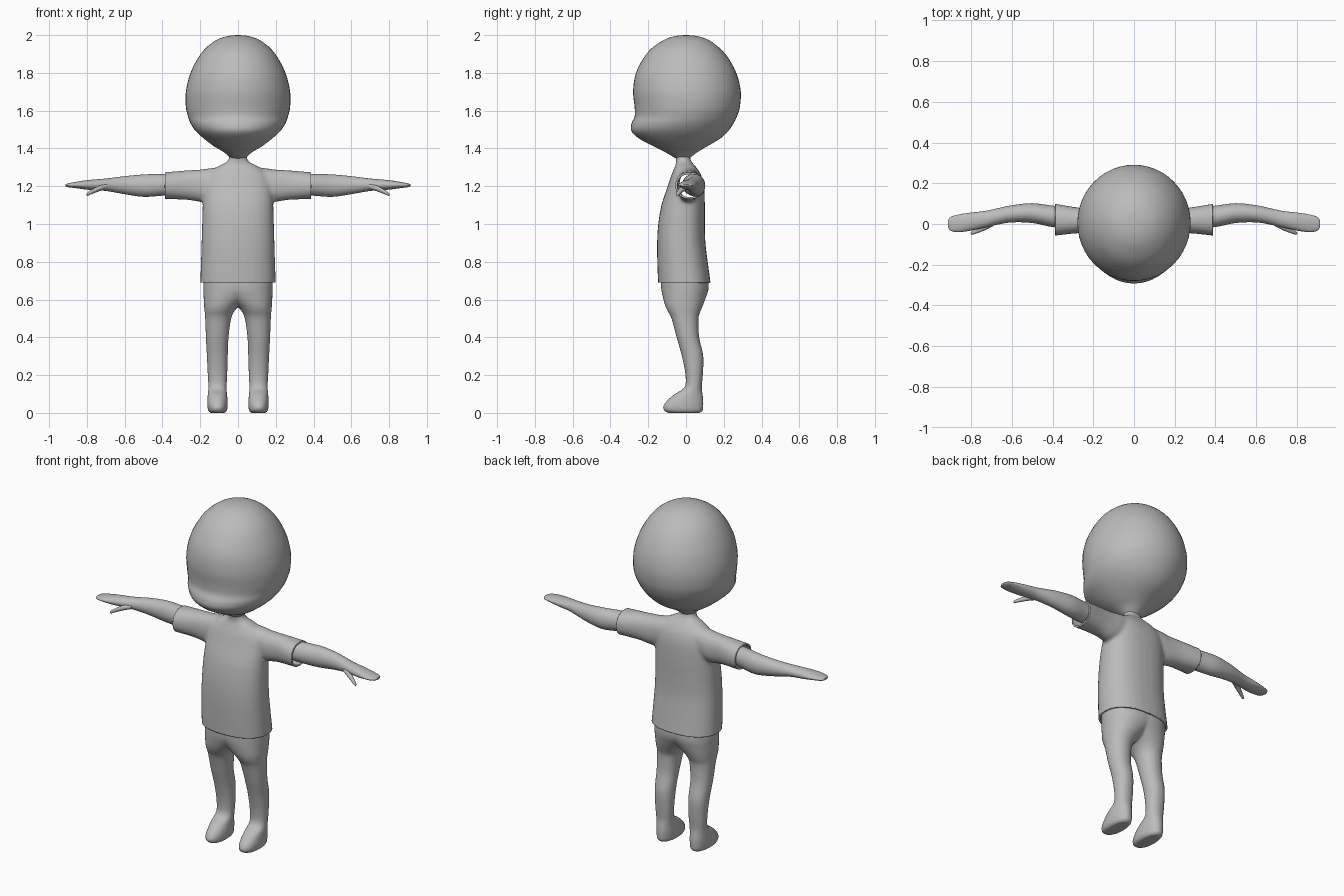
import bpy, bmesh, math

if "Cube" in bpy.data.objects:
    bpy.data.objects.remove(bpy.data.objects["Cube"])

grey = bpy.data.materials.new("plain grey")
grey.diffuse_color = (0.5, 0.5, 0.5, 1)
grey.use_nodes = True
grey.node_tree.nodes["Principled BSDF"].inputs["Base Color"].default_value = grey.diffuse_color


def catmull(p, q, r, s, t):
    return [0.5 * (2 * b + (c - a) * t + (2 * a - 5 * b + 4 * c - d) * t * t
                   + (3 * b - a - 3 * c + d) * t ** 3) for a, b, c, d in zip(p, q, r, s)]


def loft(bm, sections, axis="z", side=1, power=2.0, steps=4, sides=32):
    """Smooth tube through (position, a0, a1, b0, b1) sections along z (a=x, b=y) or x (a=y, b=z)."""
    n = len(sections)
    path = []
    for i in range(n - 1):
        four = [sections[max(0, min(n - 1, i + k))] for k in (-1, 0, 1, 2)]
        path += [catmull(*four, j / steps) for j in range(steps)]
    path.append(sections[-1])
    rings = []
    for p, a0, a1, b0, b1 in path:
        ring = []
        for k in range(sides):
            c, s = (f(2 * math.pi * k / sides) for f in (math.cos, math.sin))
            a = (a0 + a1) / 2 + (a1 - a0) / 2 * math.copysign(abs(c) ** (2 / power), c)
            b = (b0 + b1) / 2 + (b1 - b0) / 2 * math.copysign(abs(s) ** (2 / power), s)
            x, y, z = (a, b, p) if axis == "z" else (p, a, b)
            ring.append(bm.verts.new((x * side, y, z)))
        rings.append(ring)
    faces = [bm.faces.new(rings[0]), bm.faces.new(rings[-1])]
    for r, s in zip(rings, rings[1:]):
        for k in range(sides):
            m = (k + 1) % sides
            faces.append(bm.faces.new((r[k], r[m], s[m], s[k])))
    bmesh.ops.recalc_face_normals(bm, faces=faces)


def finish(name, bm, angle=50):
    mesh = bpy.data.meshes.new(name)
    bm.to_mesh(mesh)
    bm.free()
    mesh.materials.clear()
    mesh.materials.append(grey)
    obj = bpy.data.objects.new(name, mesh)
    bpy.context.collection.objects.link(obj)
    bpy.ops.object.select_all(action="DESELECT")
    obj.select_set(True)
    bpy.context.view_layer.objects.active = obj
    bpy.ops.object.shade_smooth_by_angle(angle=math.radians(angle))
    return obj


def fuse(bm, voxel, smooth):
    """Melt overlapping lofts into one continuous skin."""
    obj = finish("fusing", bm)
    mod = obj.modifiers.new("remesh", "REMESH")
    mod.mode, mod.voxel_size = "VOXEL", voxel
    mod = obj.modifiers.new("smooth", "SMOOTH")
    mod.factor, mod.iterations = 0.5, smooth
    fused = bmesh.new()
    fused.from_object(obj, bpy.context.evaluated_depsgraph_get())
    bpy.data.objects.remove(obj)
    return fused


# Head with protruding mouth area: z, half width, front y, back y
head = [(1.345, .035, -.05, .015), (1.38, .075, -.11, .06), (1.41, .125, -.17, .11),
        (1.45, .178, -.245, .178), (1.49, .222, -.288, .222), (1.53, .25, -.289, .25),
        (1.57, .265, -.272, .27), (1.62, .276, -.272, .285), (1.70, .276, -.28, .29),
        (1.79, .255, -.268, .27), (1.87, .217, -.23, .23), (1.93, .172, -.182, .18),
        (1.975, .113, -.115, .118), (1.995, .055, -.057, .058), (2.0, .004, -.004, .004)]
bm = bmesh.new()
loft(bm, [(z, -w, w, f, b) for z, w, f, b in head], sides=48)
finish("head", bm)

# Shirt body running up into the neck, plus both sleeves
torso = [(.62, .202, -.146, .14), (.69, .2, -.148, .13), (.8, .196, -.152, .115),
         (.9, .193, -.153, .103), (1.0, .19, -.147, .1), (1.1, .187, -.13, .1),
         (1.2, .18, -.097, .095), (1.26, .16, -.077, .08), (1.30, .115, -.06, .055),
         (1.325, .066, -.052, .033), (1.345, .048, -.055, .023), (1.39, .046, -.055, .02)]
sleeve = [(.06, -.06, .07, 1.16, 1.305), (.15, -.05, .075, 1.125, 1.295),
          (.2, -.047, .075, 1.118, 1.288), (.27, -.045, .08, 1.128, 1.284),
          (.387, -.057, .099, 1.132, 1.274), (.44, -.06, .104, 1.132, 1.27)]
bm = bmesh.new()
loft(bm, [(z, -w, w, f, b) for z, w, f, b in torso], power=2.35)
for side in (1, -1):
    loft(bm, sleeve, "x", side, 2.2)
bm = fuse(bm, 0.01, 4)
# Cut crisp open hems at the waist and cuffs
for point, normal in (((0, 0, .69), (0, 0, -1)), ((.387, 0, 0), (1, 0, 0)),
                      ((-.387, 0, 0), (-1, 0, 0))):
    bmesh.ops.bisect_plane(bm, geom=bm.verts[:] + bm.edges[:] + bm.faces[:],
                           plane_co=point, plane_no=normal, clear_outer=True)
shirt = finish("shirt", bm)
cloth = shirt.modifiers.new("cloth thickness", "SOLIDIFY")
cloth.thickness, cloth.offset = 0.01, -1

# Legs and feet, melted together at the hips
leg = [(.0, .068, .148, -.095, .075), (.012, .058, .158, -.117, .089),
       (.035, .055, .162, -.121, .092), (.065, .055, .162, -.1, .092),
       (.1, .058, .16, -.06, .088), (.135, .06, .157, -.008, .084),
       (.2, .057, .16, -.003, .089), (.3, .054, .165, -.022, .092),
       (.4, .05, .17, -.05, .07), (.5, .036, .174, -.077, .066),
       (.54, .018, .177, -.098, .078), (.57, -.01, .18, -.111, .09),
       (.61, -.06, .182, -.122, .105), (.66, -.12, .184, -.132, .12),
       (.73, -.14, .184, -.134, .118)]
bm = bmesh.new()
for side in (1, -1):
    loft(bm, leg, "z", side, 2.15)
finish("legs", fuse(bm, 0.008, 4), 80)

# Bare arms with mitten hands and thumbs
arm = [(.32, -.02, .085, 1.155, 1.262), (.4, -.015, .09, 1.15, 1.265),
       (.5, .005, .102, 1.144, 1.262), (.6, .008, .092, 1.158, 1.253),
       (.68, -.005, .075, 1.172, 1.243), (.73, -.017, .064, 1.178, 1.238),
       (.8, -.032, .056, 1.182, 1.232), (.86, -.04, .047, 1.19, 1.223),
       (.9, -.033, .035, 1.195, 1.215), (.913, -.015, .018, 1.2, 1.21)]
thumb = [(.69, -.01, .03, 1.185, 1.215), (.73, -.03, .005, 1.175, 1.205),
         (.77, -.045, -.02, 1.16, 1.185), (.795, -.052, -.035, 1.15, 1.167),
         (.802, -.047, -.041, 1.151, 1.158)]
for side, name in ((1, "left"), (-1, "right")):
    bm = bmesh.new()
    loft(bm, arm, "x", side)
    loft(bm, thumb, "x", side, sides=16)
    finish(name + "_arm", bm)
